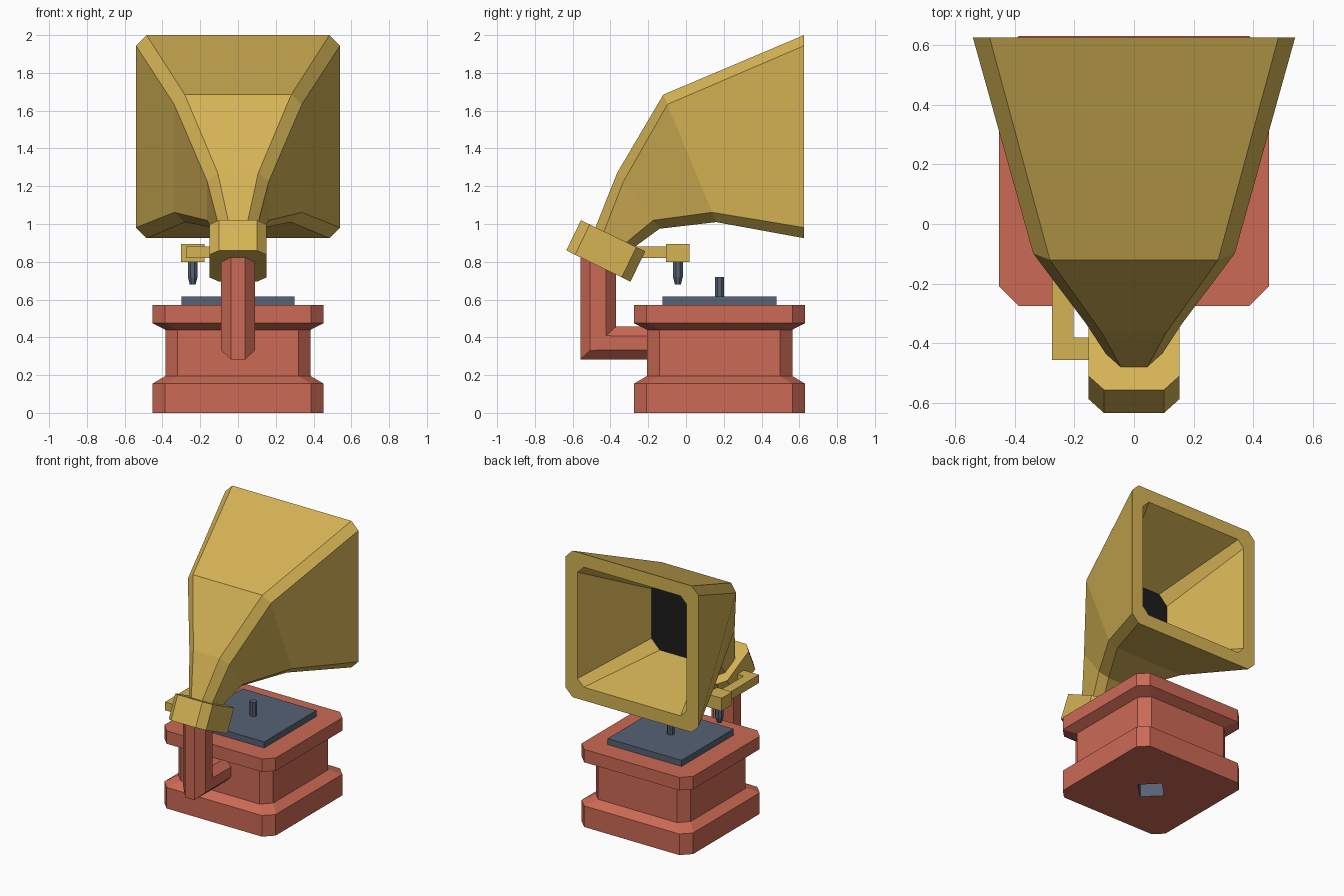
import bpy, bmesh, math
from mathutils import Vector

if "Cube" in bpy.data.objects:
    bpy.data.objects.remove(bpy.data.objects["Cube"])

X, Y, Z = Vector((1, 0, 0)), Vector((0, 1, 0)), Vector((0, 0, 1))


def material(name, r, g, b):
    def lin(c):
        c /= 255
        return c / 12.92 if c <= 0.04045 else ((c + 0.055) / 1.055) ** 2.4
    m = bpy.data.materials.new(name)
    m.diffuse_color = (lin(r), lin(g), lin(b), 1)
    m.use_nodes = True
    m.node_tree.nodes["Principled BSDF"].inputs["Base Color"].default_value = m.diffuse_color
    return m


RED = material("terracotta red", 204, 106, 85)
BRASS = material("brass", 213, 179, 85)
SLATE = material("slate blue", 86, 98, 117)
BLACK = material("black", 28, 28, 28)


def ring(center, u, v, hu, hv, ch):
    """Rectangle with chamfered corners, spanned by u and v."""
    c = Vector(center)
    pts = [(hu, hv - ch), (hu - ch, hv), (ch - hu, hv), (-hu, hv - ch),
           (-hu, ch - hv), (ch - hu, -hv), (hu - ch, -hv), (hu, ch - hv)]
    return [c + u * a + v * b for a, b in pts]


def loft(name, rings, mats, rule=None):
    """Skin successive rings, cap both ends; rule picks a material per face."""
    bm = bmesh.new()
    loops = [[bm.verts.new(p) for p in r] for r in rings]
    n = len(loops[0])
    for a, b in zip(loops, loops[1:]):
        for i in range(n):
            j = (i + 1) % n
            bm.faces.new((a[i], a[j], b[j], b[i]))
    bm.faces.new(loops[0])
    bm.faces.new(loops[-1])
    bmesh.ops.recalc_face_normals(bm, faces=bm.faces)
    if rule:
        for f in bm.faces:
            f.material_index = rule(f)
    me = bpy.data.meshes.new(name)
    bm.to_mesh(me)
    bm.free()
    for m in mats:
        me.materials.append(m)
    ob = bpy.data.objects.new(name, me)
    bpy.context.collection.objects.link(ob)
    return ob


def box(name, lo, hi, mat):
    corners = [(0, 0), (1, 0), (1, 1), (0, 1)]
    rings = [[Vector(((lo[0], hi[0])[a], (lo[1], hi[1])[b], z)) for a, b in corners]
             for z in (lo[2], hi[2])]
    return loft(name, rings, [mat])


def rod(name, x, y, profile, mat, sides=8):
    """Faceted round part from (radius, z) pairs."""
    t = [2 * math.pi * (i + 0.5) / sides for i in range(sides)]
    return loft(name, [[Vector((x + r * math.cos(a), y + r * math.sin(a), z)) for a in t]
                       for r, z in profile], [mat])


# Base: waisted cabinet with a small slate-lined socket in its underside
CY = 0.1775
d1, d2 = (X + Y).normalized(), (Y - X).normalized()
rings = [ring((0, CY, z), d1, d2, 0.082, 0.082, 0.003) for z in (0.2, 0)]
rings += [ring((0, CY, z), X, Y, h, h, 0.066) for h, z in
          [(0.4525, 0), (0.4525, 0.155), (0.385, 0.195),
           (0.385, 0.44), (0.4525, 0.475), (0.4525, 0.57)]]
loft("base", rings, [RED, SLATE],
     lambda f: int(all(math.hypot(v.co.x, v.co.y - CY) < 0.15 for v in f.verts)))

# Platter and spindle
box("platter", (-0.3, -0.125, 0.565), (0.3, 0.48, 0.615), SLATE)
rod("spindle", 0, CY, [(0.025, 0.6), (0.025, 0.72)], SLATE)

# Support: mitred elbow from the base up to the collar
loft("support_arm", [ring((0, -0.19, 0.37), X, Z, 0.09, 0.088, 0.052),
                     ring((0, -0.465, 0.37), X, Y + Z * 0.92, 0.09, 0.094, 0.052),
                     ring((0, -0.465, 0.87), X, Y, 0.09, 0.094, 0.052)], [RED])

# Collar: tilted chamfered block
run = Vector((0, 0.34, -0.165)).normalized()
up = Vector((0, 0.165, 0.34)).normalized()
mid = Vector((0, -0.425, 0.8575))
loft("collar", [ring(mid + up * s, X, run, 0.152, 0.189, 0.052) for s in (-0.089, 0.089)],
     [BRASS])


# Horn: half width, chamfer, top (y, z), bottom (y, z) of each section
def section(hx, ch, top, bottom):
    t, b = Vector((0, *top)), Vector((0, *bottom))
    return ring((t + b) / 2, X, (t - b).normalized(), hx, (t - b).length / 2, ch)


loft("horn", [section(*s) for s in [
    (0.088, 0.05, (-0.49, 0.955), (-0.29, 0.865)),
    (0.163, 0.056, (-0.365, 1.27), (-0.14, 0.975)),
    (0.338, 0.056, (-0.12, 1.685), (0.16, 1.01)),
    (0.54, 0.056, (0.625, 2.0), (0.625, 0.925)),
    (0.443, 0.05, (0.625, 1.903), (0.625, 1.022)),
    (0.237, 0.068, (0.063, 1.64), (0.063, 1.14))]], [BRASS, BLACK],
    lambda f: int(all(abs(v.co.y - 0.063) < 0.001 for v in f.verts)))

# Tonearm: side stub, forward bar, head and needle
loft("tonearm", [[Vector((x, y, z)) for x, y in
                  [(-0.12, -0.455), (-0.275, -0.455), (-0.275, -0.08),
                   (-0.202, -0.08), (-0.202, -0.38), (-0.12, -0.38)]]
                 for z in (0.82, 0.88)], [BRASS])
box("tonearm_head", (-0.302, -0.105, 0.8), (-0.178, 0.018, 0.895), BRASS)
rod("needle", -0.24, -0.043, [(0.028, 0.81), (0.028, 0.72), (0.017, 0.68)], SLATE)
